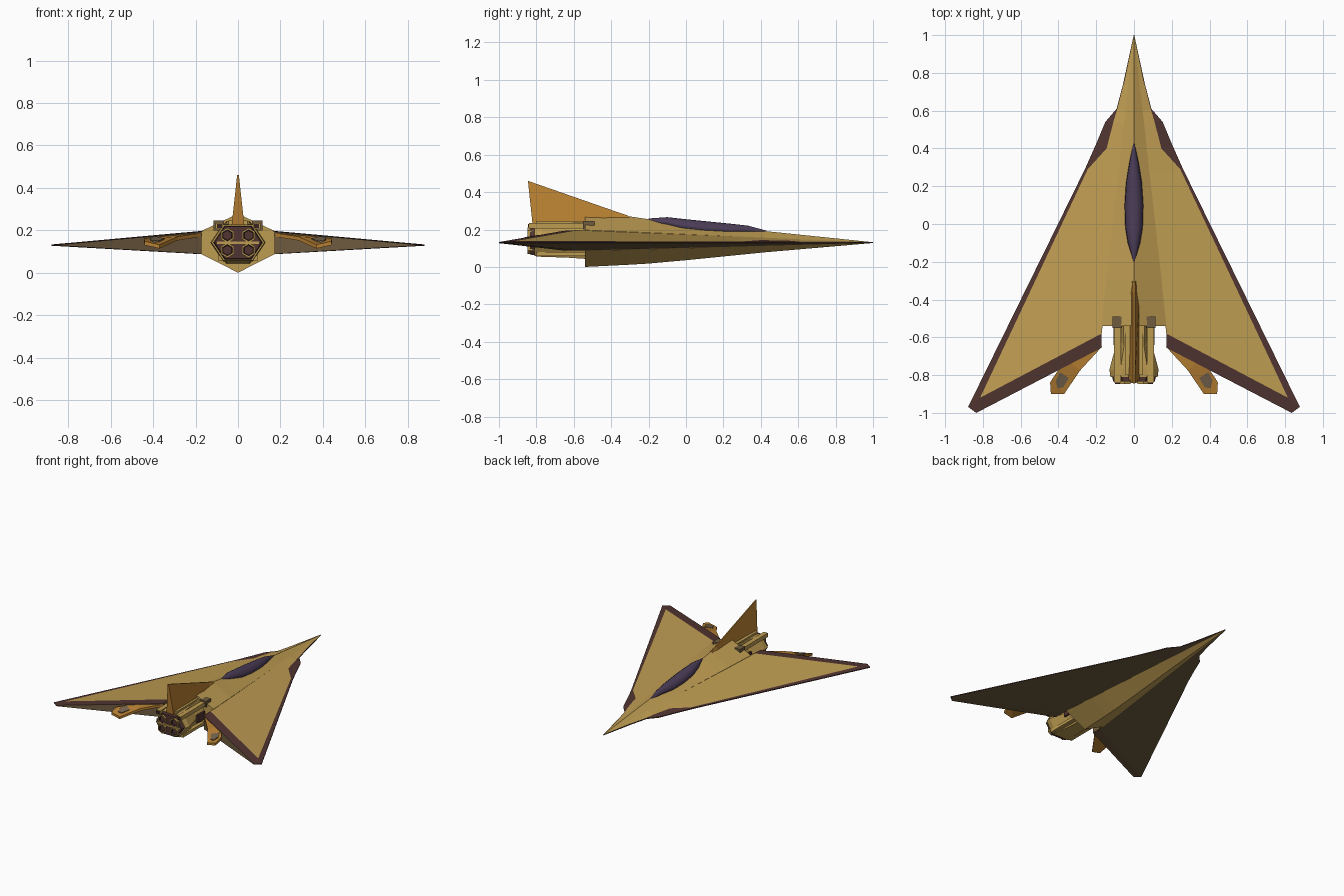
import bpy, bmesh, math
from mathutils import Matrix, Vector

if "Cube" in bpy.data.objects:
    bpy.data.objects.remove(bpy.data.objects["Cube"])


def material(name, rgb):
    m = bpy.data.materials.new(name)
    lin = [((c / 255 + 0.055) / 1.055) ** 2.4 for c in rgb]
    m.diffuse_color = (*lin, 1)
    m.use_nodes = True
    m.node_tree.nodes["Principled BSDF"].inputs["Base Color"].default_value = m.diffuse_color
    return m


GOLD = material("gold hull", (190, 156, 82))
MAROON = material("maroon trim", (80, 52, 48))
PURPLE = material("purple canopy", (74, 60, 86))
AMBER = material("amber fin", (184, 128, 50))
UMBER = material("umber underside", (112, 92, 64))
DARK = material("dark nozzle", (58, 36, 36))
GREY = material("warm grey panel", (118, 100, 78))


def finish(name, bm, mats, mirror=False):
    bmesh.ops.recalc_face_normals(bm, faces=bm.faces[:])
    me = bpy.data.meshes.new(name)
    bm.to_mesh(me)
    bm.free()
    for m in mats:
        me.materials.append(m)
    ob = bpy.data.objects.new(name, me)
    bpy.context.collection.objects.link(ob)
    if mirror:
        ob.modifiers.new("mirror", "MIRROR")
    return ob


def loft(name, rings, mats, mirror=False):
    """Closed skin through rings that all have the same point count."""
    bm = bmesh.new()
    rows = [[bm.verts.new(p) for p in r] for r in rings]
    n = len(rows[0])
    for a, b in zip(rows, rows[1:]):
        for i in range(n):
            j = (i + 1) % n
            bm.faces.new((a[i], a[j], b[j], b[i]))
    bm.faces.new(rows[0])
    bm.faces.new(rows[-1])
    return finish(name, bm, mats, mirror)


def box(name, lo, hi, mat, mirror=True):
    ring = lambda y: [(lo[0], y, lo[2]), (hi[0], y, lo[2]), (hi[0], y, hi[2]), (lo[0], y, hi[2])]
    return loft(name, [ring(lo[1]), ring(hi[1])], [mat], mirror)


def shoulder(y):
    """Half width, upper z and lower z where the fuselage meets the wing."""
    s = min(1, (1.0 - y) / 1.52)
    return 0.17 * s + 0.001, 0.131 + 0.066 * s, 0.129 - 0.042 * s


# Fuselage: six-sided section swept from nose to stern
rings = []
for y, top, keel in [(1.0, .132, .128), (.42, .192, .078), (0, .228, .036),
                     (-.2, .255, .018), (-.3, .27, .012), (-.54, .278, 0)]:
    x, zu, zl = shoulder(y)
    rings.append([(0, y, top), (x, y, zu), (x, y, zl), (0, y, keel), (-x, y, zl), (-x, y, zu)])
fuselage = loft("fuselage", rings, [GOLD, UMBER])

# Wing: gold top skin, maroon border, umber underside and blunt trailing face
# Each station: root y, border point, outer edge point
stations = [(1.0, (.001, 1.0), (.0015, 1.0)),
            (.74, (.055, .74), (.058, .74)),
            (.60, (.088, .61), (.092, .61)),
            (.53, (.108, .545), (.152, .54)),
            (.40, (.145, .40), (.202, .42)),
            (.27, (.245, .29), (.260, .29)),
            (-.58, (.815, -.92), (.878, -.968))]
bm = bmesh.new()
root, border, edge, low_root, low_edge = [], [], [], [], []
for y, g, e in stations:
    xr, zu, zl = shoulder(y)
    t = (g[0] - xr) / (e[0] - xr)
    zg = zu + (.133 - zu) * min(1, max(0, t))
    root.append(bm.verts.new((xr, y, zu)))
    border.append(bm.verts.new((*g, zg)))
    edge.append(bm.verts.new((*e, .133)))
    low_root.append(bm.verts.new((xr, y, zl)))
    low_edge.append(bm.verts.new((*e, .127)))


def face(vs, mi):
    bm.faces.new(vs).material_index = mi


for i in range(len(stations) - 1):
    j = i + 1
    face((root[i], border[i], border[j], root[j]), 0)
    face((border[i], edge[i], edge[j], border[j]), 1)
    face((edge[i], low_edge[i], low_edge[j], edge[j]), 1)
    face((low_root[i], low_edge[i], low_edge[j], low_root[j]), 2)
# Trailing strip
tip, tip_low = bm.verts.new((.835, -1.0, .133)), bm.verts.new((.835, -1.0, .127))
aft, aft_low = bm.verts.new((.171, -.655, .193)), bm.verts.new((.171, -.655, .088))
face((root[-1], border[-1], tip, aft), 1)
face((border[-1], edge[-1], tip), 1)
face((edge[-1], low_edge[-1], tip_low, tip), 1)
face((aft, tip, tip_low, aft_low), 2)
face((low_root[-1], low_edge[-1], tip_low, aft_low), 2)
face((root[-1], aft, aft_low, low_root[-1]), 2)
finish("wing", bm, [GOLD, MAROON, UMBER], True)

# Canopy: low pointed bubble on the spine
rings = []
for y, w, z in [(.43, .003, .194), (.33, .024, .221), (.22, .042, .233), (.1, .05, .245),
                (-.02, .046, .257), (-.1, .033, .266), (-.2, .003, .259)]:
    rings.append([(w * math.cos(a), y, z - (.012 + w * .8) * (1 - math.sin(a)))
                  for a in [math.pi * k / 8 for k in range(9)]])
canopy = loft("canopy", rings, [PURPLE])
for p in canopy.data.polygons:
    p.use_smooth = len(p.vertices) == 4

# Tail fin: swept wedge
loft("tail_fin",
     [[(-.012, -.30, .262), (.012, -.30, .262), (.004, -.31, .274), (-.004, -.31, .274)],
      [(-.03, -.36, .225), (.03, -.36, .225), (.004, -.36, .291), (-.004, -.36, .291)],
      [(-.03, -.82, .225), (.03, -.82, .225), (.004, -.845, .46), (-.004, -.845, .46)]], [AMBER])


# Engine block: six-sided housing that flares towards the exhaust
def hexagon(y, w, h):
    return [(w, y, .142), (w * .55, y, .142 + h), (-w * .55, y, .142 + h),
            (-w, y, .142), (-w * .55, y, .142 - h), (w * .55, y, .142 - h)]


loft("engine_housing", [hexagon(-.52, .105, .1), hexagon(-.64, .095, .092),
                        hexagon(-.77, .13, .088), hexagon(-.81, .125, .084)], [GOLD])
loft("exhaust_rim", [hexagon(-.80, .118, .08), hexagon(-.835, .11, .076)], [MAROON])
box("engine_spine", (-.045, -.80, .2), (.045, -.53, .246), GOLD, False)
box("exhaust_crossbar", (-.1, -.842, .136), (.1, -.82, .146), GOLD, False)

# Exhaust nozzles: hexagonal rings with sunken dark throats
for name, z in [("upper_nozzle", .176), ("lower_nozzle", .106)]:
    bm = bmesh.new()
    bmesh.ops.create_cone(bm, cap_ends=True, segments=6, radius1=.036, radius2=.036, depth=.04,
                          matrix=Matrix.Translation((.05, -.828, z)) @ Matrix.Rotation(math.pi / 2, 4, "X"))
    bm.normal_update()
    cap = min(bm.faces, key=lambda f: f.calc_center_median().y)
    bmesh.ops.inset_region(bm, faces=[cap], thickness=.009)
    cap.material_index = 1
    walls = bmesh.ops.inset_region(bm, faces=[cap], thickness=.006)["faces"]
    for f in walls:
        f.material_index = 1
    bmesh.ops.translate(bm, verts=cap.verts[:], vec=Vector((0, .02, 0)))
    finish(name, bm, [GOLD, DARK], True)

# Small boosters and side rails around the engine
box("upper_booster", (.07, -.84, .205), (.105, -.50, .235), GOLD)
box("lower_booster", (.06, -.80, .058), (.095, -.50, .08), GOLD)
box("booster_collar", (.065, -.55, .2), (.115, -.49, .245), UMBER)
box("booster_tip", (.075, -.846, .21), (.1, -.835, .23), DARK)
box("side_vent", (.095, -.64, .11), (.108, -.55, .17), MAROON)


# Rear flaps: bent amber plates under the trailing edge
def flap_ring(inner, outer, t=.018):
    return [inner, outer, (outer[0], outer[1], outer[2] - t), (inner[0], inner[1], inner[2] - t)]


loft("rear_flap", [flap_ring((.17, -.65, .188), (.22, -.62, .188)),
                   flap_ring((.285, -.775, .170), (.36, -.72, .174)),
                   flap_ring((.37, -.90, .132), (.43, -.815, .162)),
                   flap_ring((.44, -.90, .148), (.444, -.84, .164))], [AMBER], True)
panel = [(.345, -.815, .162), (.392, -.785, .172), (.415, -.83, .164), (.405, -.87, .152), (.375, -.865, .15)]
loft("flap_panel", [panel, [(x, y, z - .008) for x, y, z in panel]], [GREY], True)
